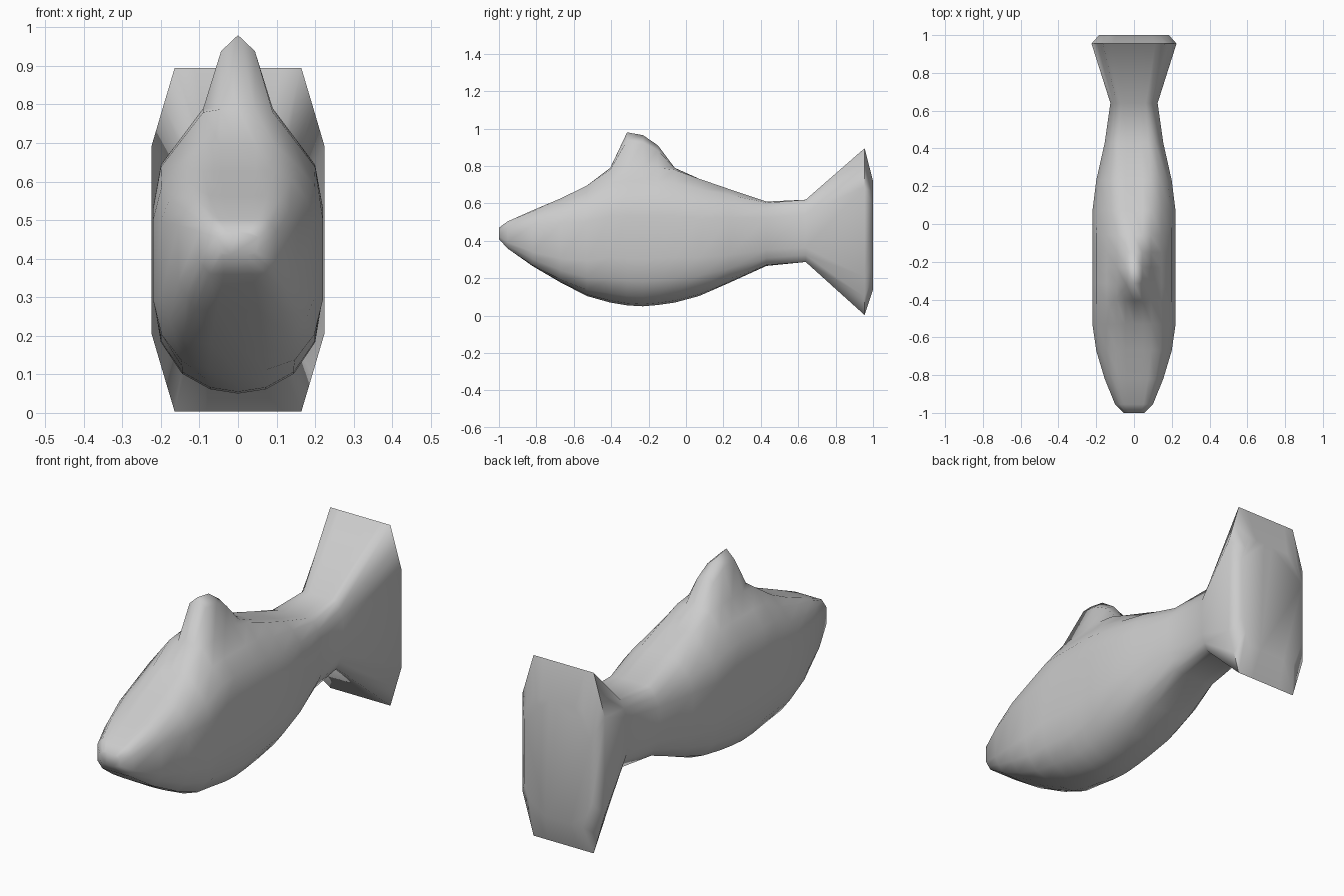
import bpy, bmesh
from math import radians

if "Cube" in bpy.data.objects:
    bpy.data.objects.remove(bpy.data.objects["Cube"])

# Half cross-sections (x factor, height factor), bottom to top: rounded belly and boxy end
ROUND = [(0, 0), (.33, .015), (.66, .07), (.91, .18), (1, .34), (1, .65),
         (.91, .80), (.66, .90), (.41, 1), (.2, 1), (0, 1)]
BOXY = [(0, 0), (.37, 0), (.73, 0), (.86, .11), (1, .23), (1, .77),
        (.86, .89), (.73, 1), (.5, 1), (.25, 1), (0, 1)]

# Stations nose to tail: y, half width, bottom, top, boxiness, dorsal fin tip
STATIONS = [
    (-1.0, .055, .41, .47, 1, .47),
    (-.955, .10, .36, .503, 1, .503),
    (-.82, .155, .265, .563, .8, .563),
    (-.67, .20, .177, .627, .5, .627),
    (-.53, .22, .105, .695, .2, .695),
    (-.405, .22, .07, .78, 0, .79),
    (-.315, .22, .055, .79, 0, .98),
    (-.23, .22, .05, .79, 0, .965),
    (-.15, .22, .057, .79, 0, .91),
    (-.06, .22, .07, .78, 0, .79),
    (.07, .22, .105, .732, .1, .732),
    (.23, .20, .175, .677, .4, .677),
    (.43, .155, .266, .61, .8, .61),
    (.64, .125, .287, .62, 1, .62),
    (.955, .225, .003, .895, 1, .895),
    (1.0, .185, .14, .72, 1, .72),
]


def ring(bm, y, w, lo, hi, box, fin):
    half = []
    for i, (r, b) in enumerate(zip(ROUND, BOXY)):
        x = w * (r[0] + (b[0] - r[0]) * box)
        z = lo + (hi - lo) * (r[1] + (b[1] - r[1]) * box)
        if i == 9:
            z += (fin - hi) * .78
        if i == 10:
            z = fin
        half.append((x, z))
    pts = half + [(-x, z) for x, z in half[-2:0:-1]]
    return [bm.verts.new((x, y, z)) for x, z in pts]


# Body, dorsal fin and tail as one continuous loft
bm = bmesh.new()
rings = [ring(bm, *s) for s in STATIONS]
n = len(rings[0])
for a, b in zip(rings, rings[1:]):
    for i in range(n):
        j = (i + 1) % n
        bm.faces.new((a[i], a[j], b[j], b[i]))
bm.faces.new(rings[0])
bm.faces.new(rings[-1][::-1])
bmesh.ops.recalc_face_normals(bm, faces=bm.faces)
mesh = bpy.data.meshes.new("fish_body")
bm.to_mesh(mesh)
bm.free()
fish = bpy.data.objects.new("fish_body", mesh)
bpy.context.collection.objects.link(fish)

# Smooth skin
bpy.context.view_layer.objects.active = fish
fish.select_set(True)
bpy.ops.object.shade_smooth_by_angle(angle=radians(80))
